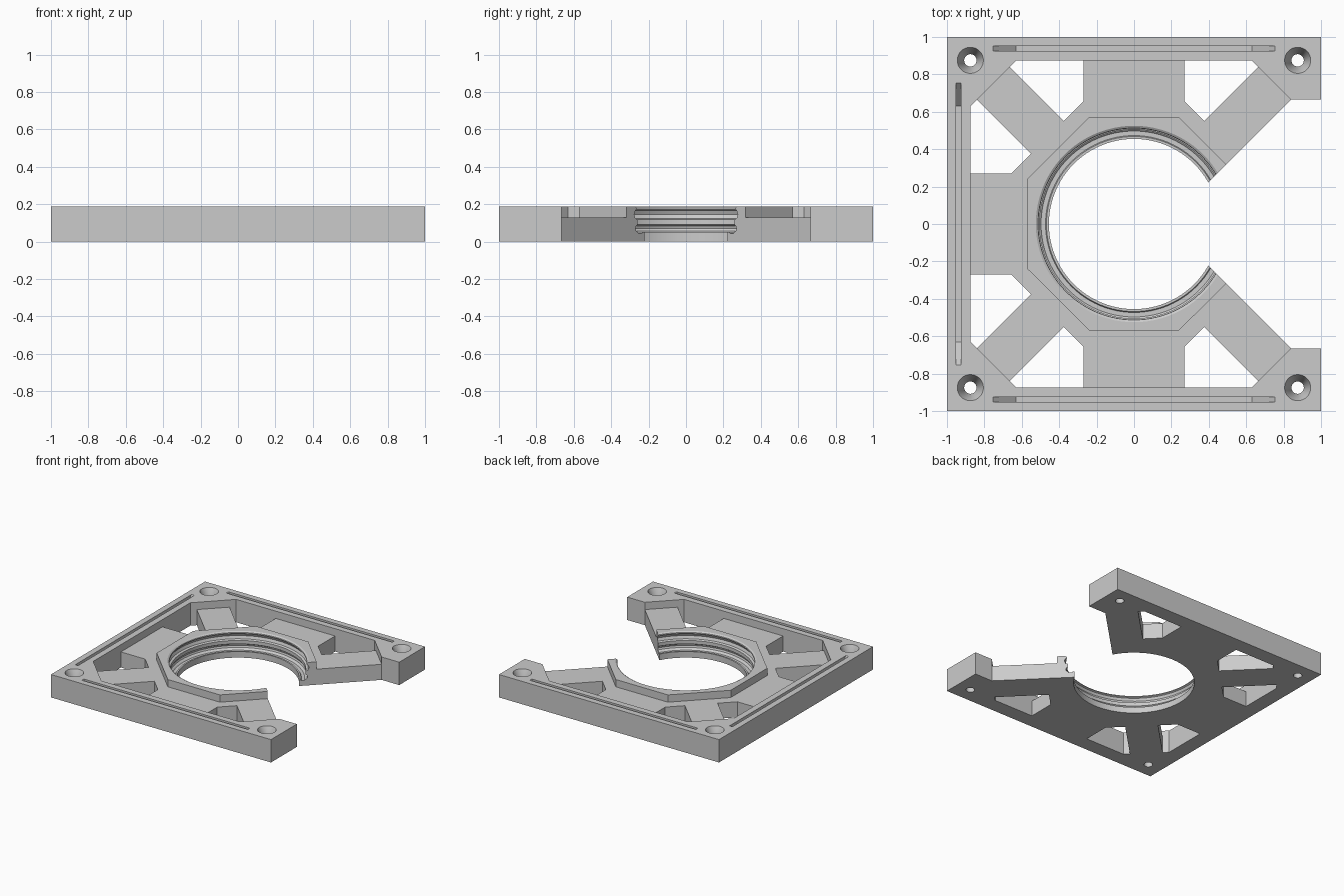
import bpy, bmesh, math
from mathutils import Matrix

if "Cube" in bpy.data.objects:
    bpy.data.objects.remove(bpy.data.objects["Cube"])

HEIGHT, SPOKE_TOP = 0.188, 0.128

grey = bpy.data.materials.new("light_grey")
grey.use_nodes = True
grey.diffuse_color = (0.6, 0.6, 0.6, 1)
grey.node_tree.nodes["Principled BSDF"].inputs["Base Color"].default_value = (0.6, 0.6, 0.6, 1)


def finish(name, bm, matrix=None):
    if matrix:
        bm.transform(matrix)
    bmesh.ops.recalc_face_normals(bm, faces=bm.faces)
    mesh = bpy.data.meshes.new(name)
    bm.to_mesh(mesh)
    bm.free()
    mesh.materials.append(grey)
    ob = bpy.data.objects.new(name, mesh)
    bpy.context.collection.objects.link(ob)
    return ob


def prism(name, points, low, high, matrix=None):
    """Extrude a flat outline between two heights."""
    bm = bmesh.new()
    face = bm.faces.new([bm.verts.new((x, y, low)) for x, y in points])
    new = bmesh.ops.extrude_face_region(bm, geom=[face])["geom"]
    for v in new:
        if isinstance(v, bmesh.types.BMVert):
            v.co.z = high
    return finish(name, bm, matrix)


def lathe(name, profile, segments, matrix=None):
    """Solid of revolution with flat end caps."""
    bm = bmesh.new()
    rings = []
    for r, z in profile:
        angles = [math.tau * i / segments for i in range(segments)]
        rings.append([bm.verts.new((r * math.cos(a), r * math.sin(a), z)) for a in angles])
    for a, b in zip(rings, rings[1:]):
        for i in range(segments):
            j = (i + 1) % segments
            bm.faces.new((a[i], a[j], b[j], b[i]))
    bm.faces.new(rings[0])
    bm.faces.new(rings[-1])
    return finish(name, bm, matrix)


def octagon(flat, half):
    """Octagon outline from its flat distance and half side."""
    return [(flat, -half), (flat, half), (half, flat), (-half, flat),
            (-flat, half), (-flat, -half), (-half, -flat), (half, -flat)]


def octagon_ring(name, outer, inner, low, high):
    bm = bmesh.new()
    loops = [[bm.verts.new((x, y, z)) for x, y in pts]
             for pts, z in ((outer, low), (outer, high), (inner, high), (inner, low))]
    for k in range(4):
        a, b = loops[k], loops[(k + 1) % 4]
        for i in range(8):
            j = (i + 1) % 8
            bm.faces.new((a[i], a[j], b[j], b[i]))
    return finish(name, bm)


# Square plate
plate = prism("mounting_plate", [(-1, -1), (1, -1), (1, 1), (-1, 1)], 0, HEIGHT)
cutters = []

# Recess between the outer frame and the raised octagonal hub
cutters.append(octagon_ring("recess_cutter", octagon(0.875, 0.63), octagon(0.573, 0.237),
                            SPOKE_TOP, 0.4))

# Through pockets between the spokes
pocket = [(0.27, 0.655), (0.27, 0.875), (0.63, 0.875), (0.665, 0.84), (0.375, 0.55)]
for sy in (1, -1):
    for sx in (1, -1):
        cutters.append(prism("pocket_cutter", [(sx * x, sy * y) for x, y in pocket], -0.2, 0.3))
    cutters.append(prism("pocket_cutter", [(-y, sy * x) for x, y in pocket], -0.2, 0.3))

# Open right side
cutters.append(prism("opening_cutter", [(1.2, 0.665), (0.84, 0.665), (0.175, 0),
                                        (0.84, -0.665), (1.2, -0.665)], -0.3, 0.5))

# Central bore with two rounded grooves
bore = [(0.455, -0.1), (0.455, 0.05), (0.468, 0.05), (0.473, 0.042), (0.497, 0.042),
        (0.505, 0.052), (0.515, 0.056), (0.52, 0.07), (0.515, 0.084), (0.505, 0.09),
        (0.505, 0.118), (0.522, 0.124), (0.531, 0.146), (0.522, 0.166), (0.511, 0.172),
        (0.513, 0.18), (0.525, HEIGHT), (0.525, 0.35)]
cutters.append(lathe("bore_cutter", bore, 96))

# Countersunk corner screw holes
screw = [(0.033, -0.1), (0.033, 0.1), (0.07, HEIGHT), (0.07, 0.3)]
for sx in (1, -1):
    for sy in (1, -1):
        cutters.append(lathe("screw_cutter", screw, 32,
                             Matrix.Translation((sx * 0.875, sy * 0.875, 0))))

# Narrow slots with ramped ends along three sides
slot = [(-0.755, 0.3), (-0.755, HEIGHT), (-0.63, 0.065),
        (0.63, 0.065), (0.755, HEIGHT), (0.755, 0.3)]
for turn in (0, 90, 180):
    place = (Matrix.Rotation(math.radians(turn), 4, "Z") @ Matrix.Translation((0, 0.938, 0))
             @ Matrix.Rotation(math.radians(90), 4, "X"))
    cutters.append(prism("slot_cutter", slot, -0.013, 0.013, place))

# Cut the plate, then drop the cutters
bpy.context.view_layer.objects.active = plate
for cutter in cutters:
    cutter.hide_render = True
    mod = plate.modifiers.new("cut", "BOOLEAN")
    mod.operation = "DIFFERENCE"
    mod.solver = "EXACT"
    mod.object = cutter
    bpy.ops.object.modifier_apply(modifier=mod.name)
    bpy.data.objects.remove(cutter)

# Smooth the round surfaces and keep the edges sharp
bpy.ops.object.select_all(action="DESELECT")
plate.select_set(True)
bpy.ops.object.shade_smooth_by_angle(angle=math.radians(30))
